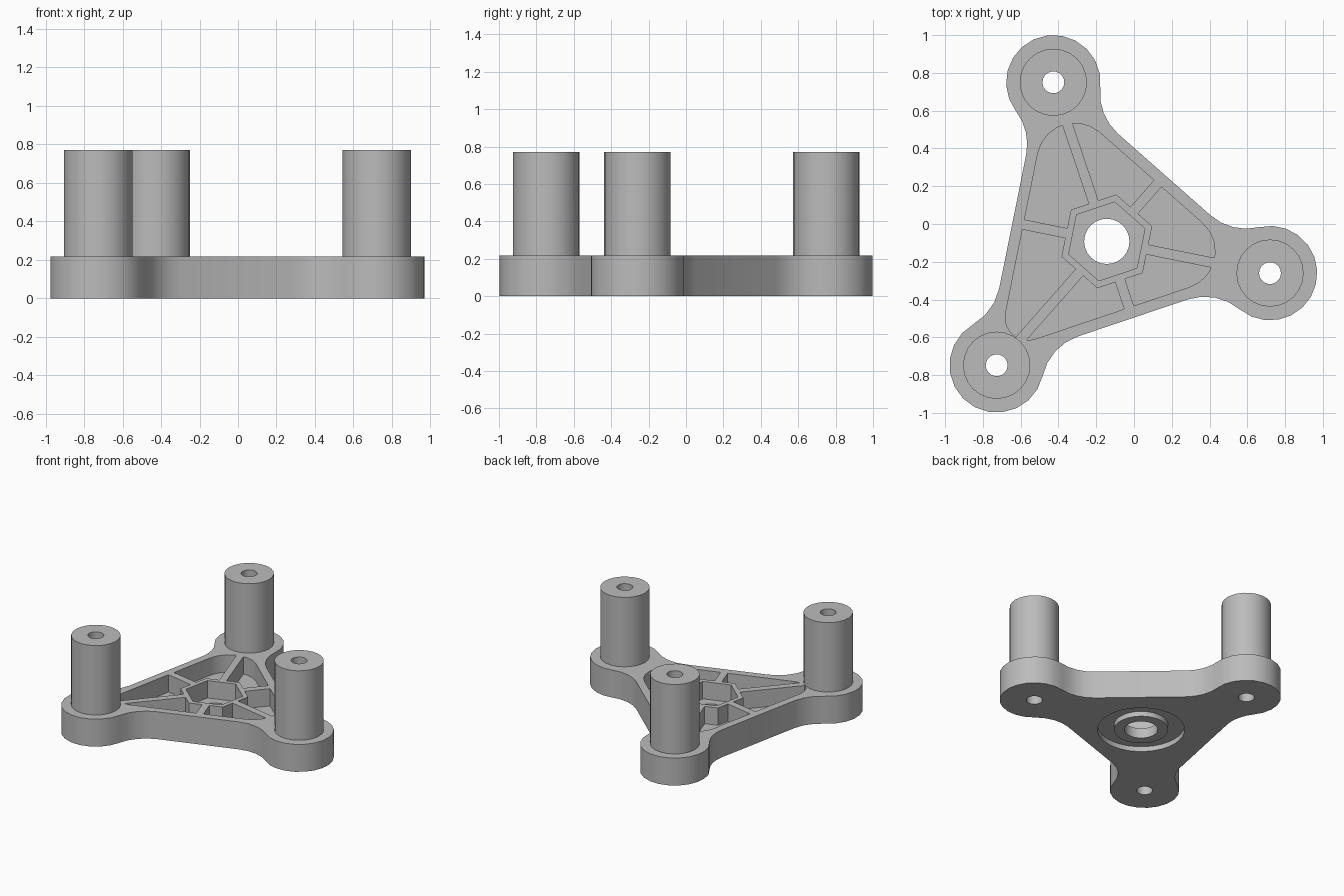
import bpy, bmesh, math
from mathutils import Vector

if "Cube" in bpy.data.objects:
    bpy.data.objects.remove(bpy.data.objects["Cube"], do_unlink=True)

# Main dimensions
PLATE_H, POST_H, FLOOR = 0.218, 0.77, 0.08
PAD_R, POST_R, FILLET_R = 0.25, 0.178, 0.285
HUB = Vector((-0.144, -0.092))          # centre bore
WEB = Vector((-0.180, -0.062))          # centre of the triangular web
WEB_D, POCKET_D = 0.468, 0.409          # centre-to-side distances
BASE = math.radians(-11.4)              # direction of the first arm
THIRD = math.tau / 3
POSTS = [Vector((0.72, -0.26)), Vector((-0.427, 0.75)), Vector((-0.727, -0.748))]
CORNER_R = [0.20, 0.20, 0.12]           # pocket corner rounding per arm

grey = bpy.data.materials.new("grey_plastic")
grey.use_nodes = True
colour = (0.5, 0.5, 0.5, 1)
grey.diffuse_color = colour
grey.node_tree.nodes["Principled BSDF"].inputs["Base Color"].default_value = colour


def polar(a, r=1.0):
    return Vector((math.cos(a), math.sin(a))) * r


def heading(v):
    return math.atan2(v.y, v.x)


def arc(c, r, a0, a1, step=17):
    n = max(2, round(abs(a1 - a0) / math.radians(step)))
    return [c + polar(a0 + (a1 - a0) * i / n, r) for i in range(n + 1)]


def ngon(c, r, sides, turn=0.0):
    return [c + polar(turn + math.tau * i / sides, r) for i in range(sides)]


def prism(name, loop, z0, z1):
    bm = bmesh.new()
    face = bm.faces.new([bm.verts.new((p.x, p.y, z0)) for p in loop])
    top = bmesh.ops.extrude_face_region(bm, geom=[face])["geom"]
    verts = [g for g in top if isinstance(g, bmesh.types.BMVert)]
    bmesh.ops.translate(bm, verts=verts, vec=(0, 0, z1 - z0))
    bmesh.ops.recalc_face_normals(bm, faces=bm.faces)
    mesh = bpy.data.meshes.new(name)
    bm.to_mesh(mesh)
    bm.free()
    mesh.materials.append(grey)
    ob = bpy.data.objects.new(name, mesh)
    bpy.context.collection.objects.link(ob)
    return ob


def combine(target, tool, operation="DIFFERENCE"):
    mod = target.modifiers.new("cut", "BOOLEAN")
    mod.operation, mod.solver, mod.object = operation, "EXACT", tool
    bpy.context.view_layer.objects.active = target
    bpy.ops.object.modifier_apply(modifier=mod.name)
    bpy.data.objects.remove(tool, do_unlink=True)


# Outline: three round pads blended into a triangular web
blends = []
for k in range(3):
    p, q = POSTS[k], POSTS[(k + 1) % 3]
    a = BASE + THIRD * (k + 0.5)
    n, t = polar(a), polar(a + math.pi / 2)
    centres = []
    for post, sign in ((p, 1), (q, -1)):
        dy = WEB_D + FILLET_R - n.dot(post - WEB)
        dx = math.sqrt((PAD_R + FILLET_R) ** 2 - dy ** 2)
        centres.append(post + n * dy + t * dx * sign)
    blends.append((a, *centres))

outline = []
for k, post in enumerate(POSTS):
    a, leave, arrive = blends[k]
    start = heading(blends[k - 1][2] - post)
    sweep = (heading(leave - post) - start) % math.tau
    outline += arc(post, PAD_R, start, start + sweep)
    inward = a + math.pi
    # concave blends at both ends of the straight side
    for c, other, away in ((leave, post, False), (arrive, POSTS[(k + 1) % 3], True)):
        turn = heading(other - c) - inward
        turn = (turn + math.pi) % math.tau - math.pi
        pts = arc(c, FILLET_R, inward, inward + turn, 14)
        outline += pts[:-1] if away else pts[::-1][1:]
plate = prism("mounting_bracket", outline, 0, PLATE_H)

# Web pockets, leaving six ribs and a hexagonal hub wall
pocket_loop = []
for k in range(3):
    a, r = BASE + THIRD * k, CORNER_R[k]
    pocket_loop += arc(WEB + polar(a, 2 * (POCKET_D - r)), r, a - THIRD / 2, a + THIRD / 2)
pockets = prism("pocket_cutter", pocket_loop, FLOOR, 0.4)
hex_turn = BASE + math.pi / 6
combine(pockets, prism("hub_wall", ngon(HUB, 0.253, 6, hex_turn), 0, 0.5))
for k in range(3):
    a = BASE + THIRD * k
    u, v = polar(a, 1.2), polar(a + math.pi / 2, 0.027)
    bar = [HUB - u - v, HUB + u - v, HUB + u + v, HUB - u + v]
    combine(pockets, prism("rib", bar, 0, 0.5))
combine(plate, pockets)
combine(plate, prism("hub_cutter", ngon(HUB, 0.213, 6, hex_turn), FLOOR, 0.4))

# Ring groove underneath, then the centre bore
groove = prism("groove_cutter", ngon(HUB, 0.315, 32), -0.1, 0.04)
combine(groove, prism("groove_core", ngon(HUB, 0.195, 32), -0.2, 0.1))
combine(plate, groove)
combine(plate, prism("bore_cutter", ngon(HUB, 0.12, 24), -0.1, 0.4))

# Standing posts with through holes
for post in POSTS:
    combine(plate, prism("post", ngon(post, POST_R, 24), 0.05, POST_H), "UNION")
for post in POSTS:
    combine(plate, prism("hole_cutter", ngon(post, 0.058, 18), -0.1, 1))

bpy.ops.object.select_all(action="DESELECT")
plate.select_set(True)
bpy.context.view_layer.objects.active = plate
bpy.ops.object.shade_smooth_by_angle(angle=math.radians(32))
